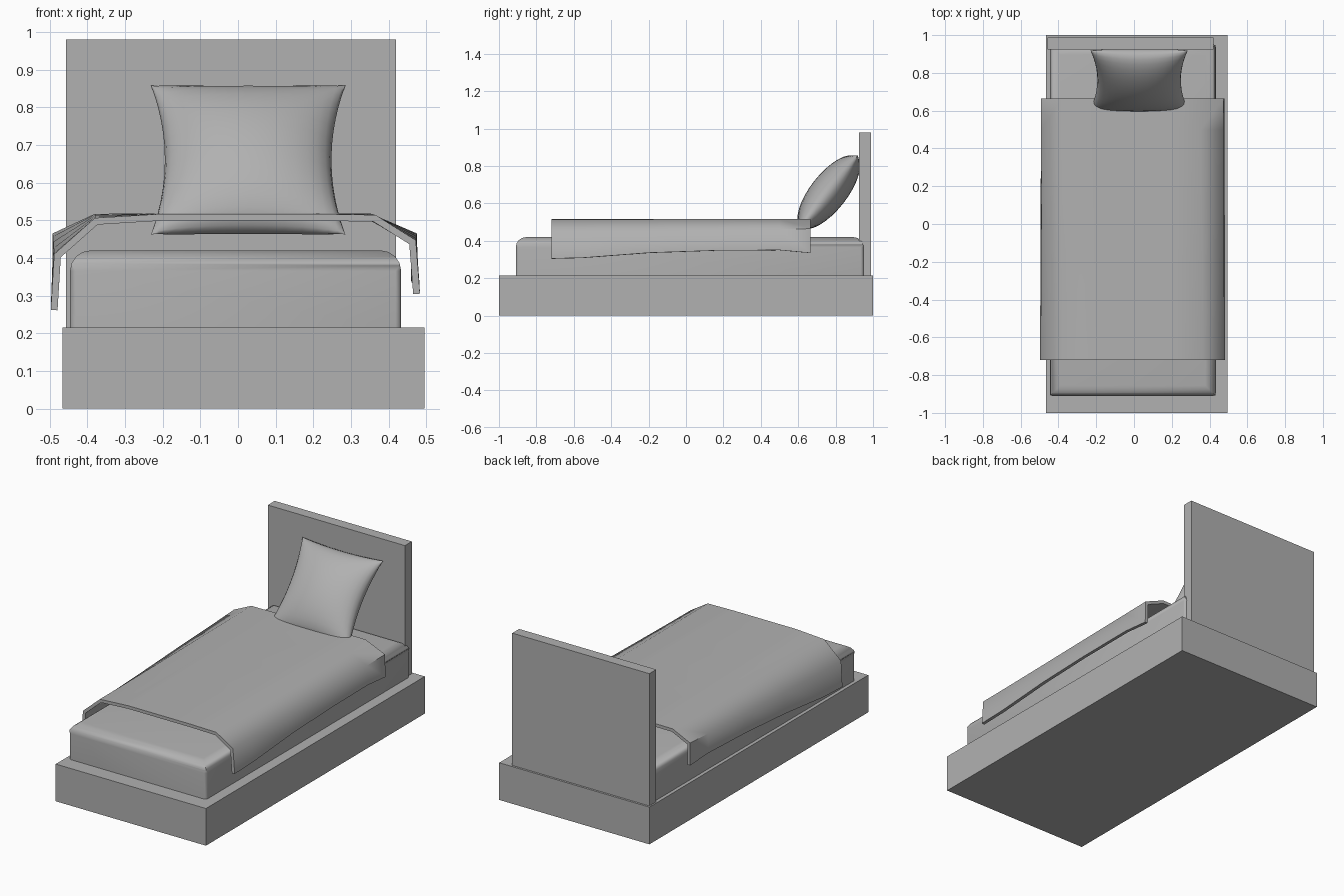
import bpy, bmesh, math
from mathutils import Vector

if "Cube" in bpy.data.objects:
    bpy.data.objects.remove(bpy.data.objects["Cube"])

# One mid grey for every part
grey = bpy.data.materials.new("mid_grey")
grey.diffuse_color = (0.44, 0.44, 0.44, 1)
grey.use_nodes = True
grey.node_tree.nodes["Principled BSDF"].inputs["Base Color"].default_value = grey.diffuse_color


def finish(name, bm, smooth_angle=None):
    bmesh.ops.recalc_face_normals(bm, faces=bm.faces[:])
    mesh = bpy.data.meshes.new(name)
    bm.to_mesh(mesh)
    bm.free()
    mesh.materials.append(grey)
    obj = bpy.data.objects.new(name, mesh)
    bpy.context.collection.objects.link(obj)
    if smooth_angle:
        mesh.shade_smooth()
        mesh.set_sharp_from_angle(angle=math.radians(smooth_angle))
    return obj


def box(lo, hi):
    bm = bmesh.new()
    bmesh.ops.create_cube(bm, size=1)
    for v in bm.verts:
        v.co = Vector([(a + b) / 2 + c * (b - a) for a, b, c in zip(lo, hi, v.co)])
    return bm


# Base and headboard
finish("bed_base", box((-0.466, -1, 0), (0.495, 1, 0.215)))
finish("headboard", box((-0.457, 0.925, 0.215), (0.42, 0.988, 0.98)))

# Mattress with rounded top edges and slightly rounded upright corners
bm = box((-0.446, -0.91, 0.215), (0.433, 0.95, 0.42))
top = [e for e in bm.edges if all(v.co.z > 0.4 for v in e.verts)]
bmesh.ops.bevel(bm, geom=top, offset=0.055, segments=4, profile=0.5, affect='EDGES')
upright = [e for e in bm.edges
           if abs(e.verts[0].co.z - e.verts[1].co.z) > 0.1]
bmesh.ops.bevel(bm, geom=upright, offset=0.015, segments=2, profile=0.5, affect='EDGES')
finish("mattress", bm, 70)

# Blanket: a thick draped profile lofted from foot to head
foot = [(-.497, .262), (-.488, .41), (-.38, .506), (-.2, .517),
        (.2, .517), (.365, .514), (.472, .447), (.483, .305)]
head = [(-.492, .335), (-.492, .465), (-.38, .517), (-.2, .518),
        (.2, .518), (.35, .518), (.475, .465), (.478, .335)]
stations = [(-0.72, 0, 0), (-0.55, .05, .003), (-0.2, .3, .022), (0.15, .6, .025),
            (0.5, .85, .02), (0.665, 1, 0)]


def thick_profile(pts, t=0.018):
    inner = []
    for i, p in enumerate(pts):
        a = (p - pts[i - 1]).normalized() if i else (pts[1] - p).normalized()
        b = (pts[i + 1] - p).normalized() if i + 1 < len(pts) else a
        d = (a + b).normalized()
        inner.append(p + Vector((d.y, -d.x)) * t / max(d.dot(a), 0.5))
    return pts + inner[::-1]


bm = bmesh.new()
rings = []
for y, f, lift in stations:
    pts = [Vector(a).lerp(Vector(b), f) for a, b in zip(foot, head)]
    pts[0].y += lift
    pts[-1].y += lift
    rings.append([bm.verts.new((p.x, y, p.y)) for p in thick_profile(pts)])
n = len(rings[0])
for r, s in zip(rings, rings[1:]):
    for i in range(n):
        j = (i + 1) % n
        bm.faces.new((r[i], r[j], s[j], s[i]))
for r in (rings[0], rings[-1]):
    for i in range(n // 2 - 1):
        bm.faces.new((r[i], r[i + 1], r[n - 2 - i], r[n - 1 - i]))
finish("blanket", bm, 62)

# Pillow: two bulging grids sharing a seam, with pinched-in sides
bottom, crown = Vector((0.027, 0.613, 0.47)), Vector((0.027, 0.913, 0.85))
mid, along = (bottom + crown) / 2, (crown - bottom) / 2
out = Vector((0, -along.z, along.y)).normalized()
N = 16
bm = bmesh.new()
for side in (1, -1):
    grid = []
    for i in range(N + 1):
        row = []
        for j in range(N + 1):
            u = -math.cos(math.pi * i / N)
            v = -math.cos(math.pi * j / N)
            x = u * (0.258 - 0.037 * (1 - v * v))
            w = v * (1.04 - 0.05 * (1 - u * u))
            h = 0.098 * ((1 - u * u) * (1 - v * v)) ** 0.5
            row.append(bm.verts.new(mid + Vector((x, 0, 0)) + along * w + out * h * side))
        grid.append(row)
    for i in range(N):
        for j in range(N):
            bm.faces.new((grid[i][j], grid[i + 1][j], grid[i + 1][j + 1], grid[i][j + 1]))
bmesh.ops.remove_doubles(bm, verts=bm.verts[:], dist=0.0005)
finish("pillow", bm, 60)
